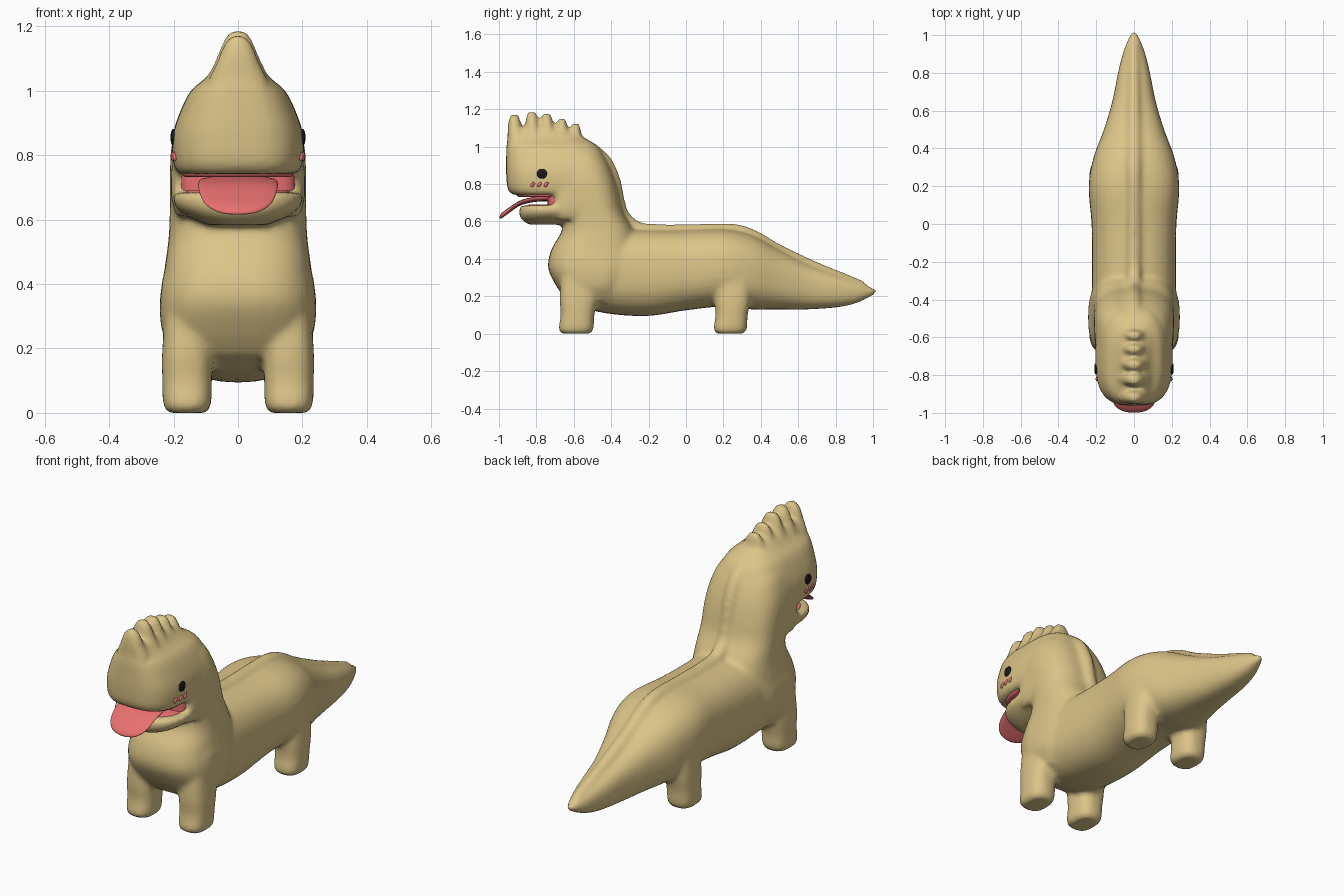
import bpy, bmesh, math
from mathutils import Vector

if "Cube" in bpy.data.objects:
    bpy.data.objects.remove(bpy.data.objects["Cube"])


def material(name, rgb):
    m = bpy.data.materials.new(name)
    m.diffuse_color = (*rgb, 1)
    m.use_nodes = True
    m.node_tree.nodes["Principled BSDF"].inputs["Base Color"].default_value = m.diffuse_color
    return m


SKIN = material("tan_skin", (0.72, 0.56, 0.25))
RED = material("mouth_red", (0.80, 0.16, 0.16))
BLACK = material("eye_black", (0.01, 0.01, 0.01))


def spline(rows, steps=5):
    """Smoothly resample a short table of section values."""
    out = []
    for i in range(len(rows) - 1):
        a, b, c, d = (rows[min(max(k, 0), len(rows) - 1)] for k in range(i - 1, i + 3))
        for s in range(steps):
            t = s / steps
            out.append([0.5 * (2 * q + (r - p) * t + (2 * p - 5 * q + 4 * r - u) * t * t
                               + (3 * q - p - 3 * r + u) * t ** 3)
                        for p, q, r, u in zip(a, b, c, d)])
    return out + [list(rows[-1])]


def skin_rings(bm, rings):
    """Bridge a stack of rings and cap both ends."""
    vs = [[bm.verts.new(p) for p in r] for r in rings]
    n = len(vs[0])
    for a, b in zip(vs, vs[1:]):
        for i in range(n):
            j = (i + 1) % n
            bm.faces.new((a[i], a[j], b[j], b[i]))
    bm.faces.new(vs[0][::-1])
    bm.faces.new(vs[-1])


def loft(bm, axis, rows, n=2.5, xc=0.0, seg=32):
    """Superellipse sections (position, low, high, half width) along y or z."""
    rings = []
    for t, lo, hi, w in spline(rows):
        ring = []
        for k in range(seg):
            a = 2 * math.pi * k / seg
            c, s = (math.copysign(abs(f(a)) ** (2 / n), f(a)) for f in (math.cos, math.sin))
            x, o = xc + max(w, 0.004) * c, (lo + hi) / 2 + (hi - lo) / 2 * s
            ring.append((x, t, o) if axis == 'y' else (x, o, t))
        rings.append(ring)
    skin_rings(bm, rings)


def tube(bm, path, seg=16):
    """Round tube along (y, z, radius) points in the middle plane."""
    pts = spline(path)
    rings = []
    for i, (y, z, r) in enumerate(pts):
        a, b = pts[max(i - 1, 0)], pts[min(i + 1, len(pts) - 1)]
        d = Vector((b[0] - a[0], b[1] - a[1])).normalized()
        rings.append([(r * math.cos(q), y - d.y * r * math.sin(q), z + d.x * r * math.sin(q))
                      for q in (2 * math.pi * k / seg for k in range(seg))])
    skin_rings(bm, rings)


def finish(bm, name, mat):
    bmesh.ops.recalc_face_normals(bm, faces=bm.faces)
    me = bpy.data.meshes.new(name)
    bm.to_mesh(me)
    bm.free()
    me.materials.append(mat)
    me.shade_smooth()
    ob = bpy.data.objects.new(name, me)
    bpy.context.collection.objects.link(ob)
    return ob


# Torso and tail
bm = bmesh.new()
loft(bm, 'y', [(-0.69, 0.28, 0.45, 0.13), (-0.64, 0.20, 0.50, 0.21), (-0.55, 0.14, 0.56, 0.24),
               (-0.4, 0.105, 0.56, 0.225), (-0.2, 0.095, 0.555, 0.222), (0, 0.125, 0.555, 0.225),
               (0.2, 0.145, 0.56, 0.24), (0.35, 0.13, 0.53, 0.215), (0.5, 0.13, 0.45, 0.16),
               (0.65, 0.13, 0.375, 0.115), (0.8, 0.14, 0.32, 0.085), (0.9, 0.16, 0.285, 0.06),
               (0.97, 0.19, 0.255, 0.035), (1.015, 0.215, 0.24, 0.012)])

# Chest and neck
loft(bm, 'z', [(0.17, -0.63, -0.35, 0.19), (0.25, -0.69, -0.30, 0.235), (0.35, -0.737, -0.25, 0.243),
               (0.45, -0.72, -0.25, 0.228), (0.55, -0.665, -0.28, 0.215), (0.65, -0.66, -0.335, 0.212),
               (0.75, -0.70, -0.36, 0.212), (0.85, -0.75, -0.39, 0.203), (0.95, -0.75, -0.44, 0.168),
               (1.01, -0.72, -0.51, 0.10)], n=2.7)

# Cheeks behind the mouth corners
loft(bm, 'z', [(0.61, -0.71, -0.45, 0.19), (0.66, -0.72, -0.43, 0.207), (0.75, -0.72, -0.43, 0.208),
               (0.84, -0.72, -0.45, 0.20)], n=4.5)

# Upper head
loft(bm, 'z', [(0.742, -0.93, -0.45, 0.188), (0.78, -0.955, -0.42, 0.203), (0.86, -0.962, -0.42, 0.203),
               (0.93, -0.962, -0.43, 0.182), (1.0, -0.96, -0.47, 0.147), (1.04, -0.955, -0.53, 0.10),
               (1.08, -0.95, -0.61, 0.066), (1.095, -0.945, -0.66, 0.05)], n=3)

# Lower jaw
loft(bm, 'z', [(0.583, -0.84, -0.55, 0.09), (0.61, -0.878, -0.5, 0.155),
               (0.645, -0.893, -0.48, 0.197), (0.685, -0.885, -0.48, 0.203)], n=2.7)

# Crest points
for y, top, half in [(-0.914, 1.17, 0.04), (-0.822, 1.185, 0.038), (-0.742, 1.178, 0.038),
                     (-0.66, 1.152, 0.034), (-0.588, 1.125, 0.034)]:
    loft(bm, 'z', [(top - 0.14, y - half, y + half + 0.01, 0.095),
                   (top - 0.08, y - half, y + half, 0.066),
                   (top - 0.03, y - half * 0.85, y + half * 0.7, 0.046),
                   (top, y - half * 0.6, y + half * 0.45, 0.025)], n=2.3, seg=20)

# Dorsal ridge from crest to tail
tube(bm, [(-0.52, 0.99, 0.04), (-0.44, 0.925, 0.04), (-0.39, 0.82, 0.04), (-0.365, 0.70, 0.04),
          (-0.335, 0.62, 0.04), (-0.26, 0.56, 0.04), (-0.15, 0.546, 0.04), (0.05, 0.546, 0.04),
          (0.25, 0.548, 0.04), (0.36, 0.515, 0.04), (0.5, 0.437, 0.038), (0.7, 0.35, 0.032),
          (0.85, 0.295, 0.027), (0.95, 0.257, 0.023)])

# Legs
for side in (-1, 1):
    for y0, y1 in [(-0.68, -0.495), (0.148, 0.325)]:
        loft(bm, 'z', [(0, y0 + 0.018, y1 - 0.018, 0.058), (0.025, y0, y1, 0.074),
                       (0.1, y0 + 0.01, y1 + 0.005, 0.077), (0.18, y0 + 0.005, y1 + 0.02, 0.078),
                       (0.3, y0 + 0.01, y1 + 0.03, 0.07)], n=2.6, xc=side * 0.158)

# Fuse everything into one soft body
source = finish(bm, "body_source", SKIN)
rm = source.modifiers.new("fuse", 'REMESH')
rm.mode = 'VOXEL'
rm.voxel_size = 0.013
rm.use_smooth_shade = True
sm = source.modifiers.new("soften", 'SMOOTH')
sm.factor = 0.5
sm.iterations = 6
dg = bpy.context.evaluated_depsgraph_get()
mesh = bpy.data.meshes.new_from_object(source.evaluated_get(dg))
bpy.data.objects.remove(source)
mesh.materials.clear()
mesh.materials.append(SKIN)
mesh.shade_smooth()
body = bpy.data.objects.new("body", mesh)
bpy.context.collection.objects.link(body)
bpy.context.view_layer.update()

# Mouth lining: palate, floor and back
bm = bmesh.new()
loft(bm, 'z', [(0.732, -0.895, -0.5, 0.165), (0.74, -0.905, -0.5, 0.172), (0.765, -0.905, -0.5, 0.172)], n=3)
loft(bm, 'z', [(0.66, -0.85, -0.5, 0.165), (0.684, -0.85, -0.5, 0.165), (0.69, -0.84, -0.5, 0.16)], n=2.7)
loft(bm, 'z', [(0.66, -0.74, -0.55, 0.18), (0.77, -0.74, -0.55, 0.18)], n=5)
finish(bm, "mouth_lining", RED)

# Tongue
bm = bmesh.new()
loft(bm, 'y', [(-0.998, 0.616, 0.626, 0.025), (-0.985, 0.618, 0.645, 0.072), (-0.95, 0.642, 0.672, 0.108),
               (-0.88, 0.688, 0.715, 0.123), (-0.78, 0.707, 0.735, 0.12), (-0.68, 0.705, 0.73, 0.11)], n=2.3)
finish(bm, "tongue", RED)


def spot(name, side, y, z, size, mat, tilt=0.0):
    """Flattened ball resting on the side of the head."""
    hit, p, _, _ = body.ray_cast(Vector((side, y, z)), Vector((-side, 0, 0)))
    bpy.ops.mesh.primitive_uv_sphere_add(segments=20, ring_count=12, radius=1,
                                         location=p if hit else (side * 0.195, y, z),
                                         rotation=(tilt, 0, 0))
    ob = bpy.context.object
    ob.name = name
    ob.scale = size
    ob.data.materials.append(mat)
    ob.data.shade_smooth()


# Eyes and cheek marks
for side, word in ((-1, "left"), (1, "right")):
    spot(f"eye_{word}", side, -0.77, 0.855, (0.009, 0.027, 0.027), BLACK)
    for i in range(3):
        spot(f"cheek_mark_{word}_{i + 1}", side, -0.82 + 0.036 * i, 0.797,
             (0.008, 0.009, 0.016), RED, tilt=-0.7)
